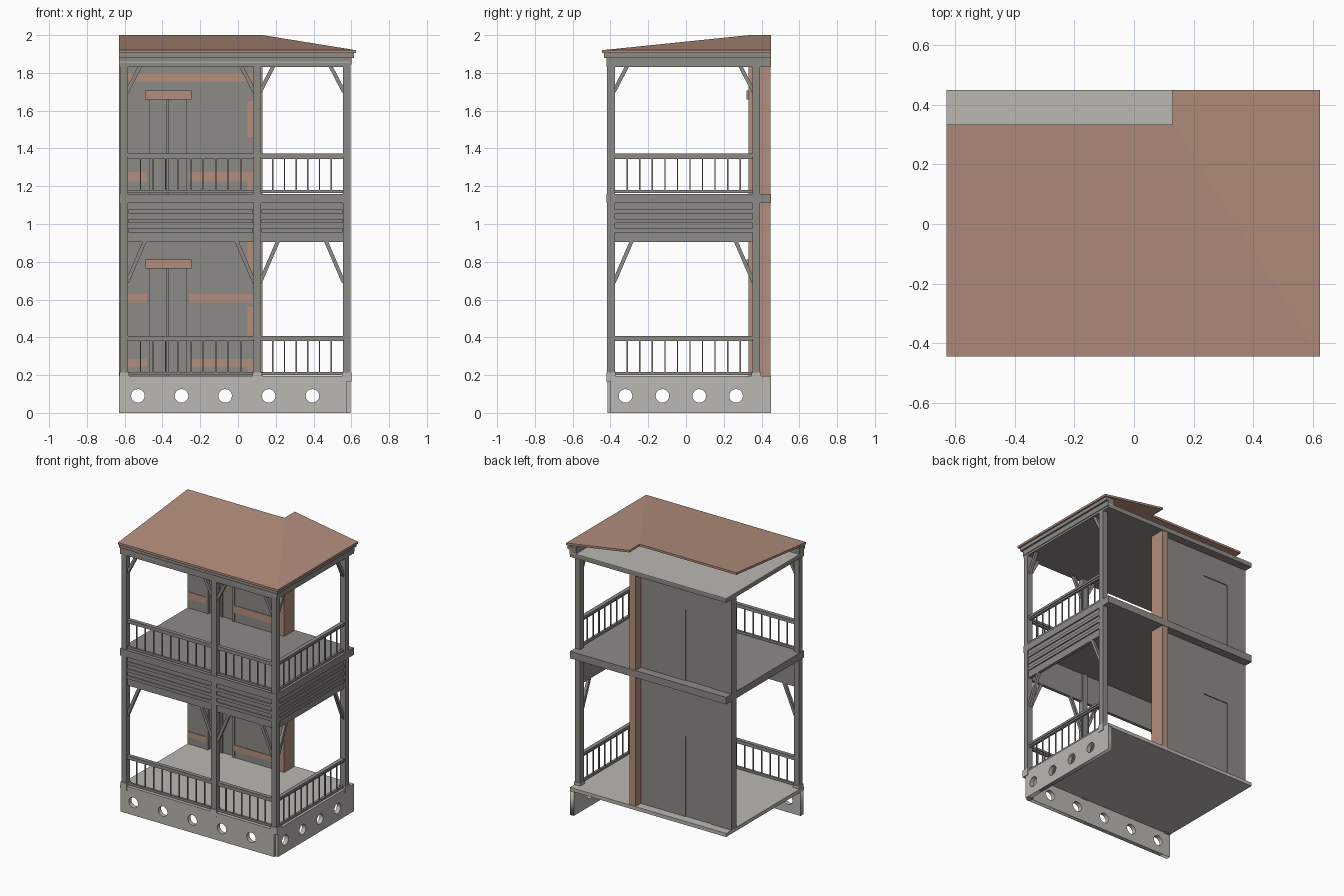
import bpy, bmesh, math
from mathutils import Vector, Matrix

cube = bpy.data.objects.get("Cube")
if cube:
    bpy.data.objects.remove(cube, do_unlink=True)


def material(name, r, g, b):
    lin = [((c / 255 + 0.055) / 1.055) ** 2.4 for c in (r, g, b)] + [1]
    m = bpy.data.materials.new(name)
    m.use_nodes = True
    m.diffuse_color = lin
    node = m.node_tree.nodes["Principled BSDF"]
    node.inputs["Base Color"].default_value = lin
    node.inputs["Roughness"].default_value = 0.9
    return m


STONE = material("pale_stone", 186, 184, 177)
GRAY = material("weathered_gray", 141, 139, 134)
BRICK = material("brick_clay", 180, 143, 126)


def finish(name, bm, mat):
    bmesh.ops.recalc_face_normals(bm, faces=bm.faces)
    mesh = bpy.data.meshes.new(name)
    bm.to_mesh(mesh)
    bm.free()
    mesh.materials.append(mat)
    ob = bpy.data.objects.new(name, mesh)
    bpy.context.collection.objects.link(ob)
    return ob


def add_box(bm, x, y, z):
    """Add a box given its (low, high) range on each axis."""
    size = [r[1] - r[0] for r in (x, y, z)]
    mid = Vector([(r[0] + r[1]) / 2 for r in (x, y, z)])
    bmesh.ops.create_cube(bm, size=1, matrix=Matrix.Translation(mid) @ Matrix.Diagonal(size + [1]))


def boxes(name, mat, *ranges):
    bm = bmesh.new()
    for r in ranges:
        add_box(bm, *r)
    return finish(name, bm, mat)


def around(c, half):
    return (c - half, c + half)


def add_beam(bm, a, b, w):
    """Add a square bar between two points."""
    a, b = Vector(a), Vector(b)
    d = b - a
    rot = d.to_track_quat('Z', 'Y').to_matrix().to_4x4()
    m = Matrix.Translation((a + b) / 2) @ rot @ Matrix.Diagonal((w, w, d.length, 1))
    bmesh.ops.create_cube(bm, size=1, matrix=m)


# Pierced foundation skirts: flat outline with round holes, extruded
def skirt(name, low, high, holes, matrix):
    cu = bpy.data.curves.new(name, 'CURVE')
    cu.dimensions, cu.fill_mode, cu.extrude = '2D', 'BOTH', 0.015
    rings = [[(low, 0), (high, 0), (high, 0.175), (low, 0.175)]]
    for h in holes:
        rings.append([(h + 0.036 * math.cos(i * math.tau / 20),
                       0.09 + 0.036 * math.sin(i * math.tau / 20)) for i in range(20)])
    for ring in rings:
        s = cu.splines.new('POLY')
        s.points.add(len(ring) - 1)
        for p, (u, v) in zip(s.points, ring):
            p.co = (u, v, 0, 1)
        s.use_cyclic_u = True
    tmp = bpy.data.objects.new(name + "_outline", cu)
    bpy.context.collection.objects.link(tmp)
    bpy.context.view_layer.update()
    mesh = bpy.data.meshes.new_from_object(tmp.evaluated_get(bpy.context.evaluated_depsgraph_get()))
    bpy.data.objects.remove(tmp, do_unlink=True)
    bm = bmesh.new()
    bm.from_mesh(mesh)
    bpy.data.meshes.remove(mesh)
    bmesh.ops.remove_doubles(bm, verts=bm.verts, dist=0.0001)
    bmesh.ops.transform(bm, matrix=matrix, verts=bm.verts)
    return finish(name, bm, STONE)


upright = Matrix.Rotation(math.pi / 2, 4, 'X')
skirt("front_skirt", -0.63, 0.55, [-0.53 + 0.231 * i for i in range(5)],
      Matrix.Translation((0, -0.4, 0)) @ upright)
skirt("side_skirt", -0.37, 0.45, [-0.32 + 0.195 * i for i in range(4)],
      Matrix.Translation((0.58, 0, 0)) @ Matrix.Rotation(math.pi / 2, 4, 'Z') @ upright)
boxes("skirt_corner", STONE, ((0.55, 0.575), (-0.415, -0.37), (0, 0.175)),
      ((0.575, 0.595), (-0.4, -0.37), (0, 0.175)))

# Floor slabs and ceiling
FULL_X, FULL_Y = (-0.63, 0.595), (-0.42, 0.45)
boxes("lower_floor", STONE, (FULL_X, FULL_Y, (0.17, 0.195)))
boxes("upper_floor", GRAY, (FULL_X, FULL_Y, (1.11, 1.16)))
boxes("ceiling", GRAY, (FULL_X, FULL_Y, (1.83, 1.855)))
boxes("ceiling_top", STONE, (FULL_X, FULL_Y, (1.855, 1.861)))

# Stepped cornice along the open sides
for i, (z0, z1, out) in enumerate([(1.845, 1.88, 0), (1.88, 1.905, 0.013)]):
    boxes(f"cornice_{i + 1}", GRAY,
          ((-0.63, 0.6 + out), (-0.42 - out, -0.37), (z0, z1)),
          ((0.55, 0.6 + out), (-0.37, 0.45), (z0, z1)))

# Hipped roof sheet with a rear notch
bm = bmesh.new()
E, R, HX, HY = 1.905, 1.985, 0.13, 0.335
pts = {"front_far": (-0.63, -0.445, E), "corner": (0.625, -0.445, E), "back": (0.625, 0.45, E),
       "ridge_back": (HX, 0.45, R), "peak": (HX, HY, R), "ridge_far": (-0.63, HY, R)}
v = {k: bm.verts.new(p) for k, p in pts.items()}
faces = [bm.faces.new([v[k] for k in ("front_far", "corner", "peak", "ridge_far")]),
         bm.faces.new([v[k] for k in ("corner", "back", "ridge_back", "peak")])]
ext = bmesh.ops.extrude_face_region(bm, geom=faces, use_keep_orig=True)
bmesh.ops.translate(bm, vec=(0, 0, 0.015),
                    verts=[g for g in ext["geom"] if isinstance(g, bmesh.types.BMVert)])
finish("roof", bm, BRICK)

# Posts with base caps
PX, PY = (-0.603, 0.102, 0.575), (-0.397, 0.373)
SPOTS = [(x, PY[0]) for x in PX] + [(PX[2], PY[1])]
boxes("lower_posts", GRAY, *[(around(x, 0.02), around(y, 0.02), (0.19, 1.12)) for x, y in SPOTS])
boxes("upper_posts", GRAY, *[(around(x, 0.02), around(y, 0.02), (1.15, 1.835)) for x, y in SPOTS])
boxes("post_bases", STONE, *[(around(x, 0.025), around(y, 0.025), (0.165, 0.215)) for x, y in SPOTS])

# Bays between neighbouring posts: start, end, baluster count
BAYS = [(Vector((*SPOTS[0], 0)), Vector((*SPOTS[1], 0)), 9),
        (Vector((*SPOTS[1], 0)), Vector((*SPOTS[2], 0)), 6),
        (Vector((*SPOTS[2], 0)), Vector((*SPOTS[3], 0)), 10)]


def bay_box(bm, a, b, depth, z, inset=0.018, shift=0):
    d = (b - a).normalized()
    p, q = a + d * inset, b - d * inset
    if d.x > 0.5:
        add_box(bm, (p.x, q.x), around(p.y - shift, depth / 2), z)
    else:
        add_box(bm, around(p.x + shift, depth / 2), (p.y, q.y), z)


# Railings and diagonal braces on both storeys
for storey, floor, spring, top, reach in [("lower", 0.2, 0.68, 0.91, 0.095),
                                          ("upper", 1.165, 1.69, 1.835, 0.07)]:
    rail, brace = bmesh.new(), bmesh.new()
    for a, b, count in BAYS:
        d = (b - a).normalized()
        for z0, z1, depth in [(0, 0.016, 0.016), (0.18, 0.192, 0.016), (0.192, 0.208, 0.028)]:
            bay_box(rail, a, b, depth, (floor + z0, floor + z1))
        p, q = a + d * 0.02, b - d * 0.02
        for i in range(count):
            c = p.lerp(q, (i + 1) / (count + 1))
            add_box(rail, around(c.x, 0.0035), around(c.y, 0.0035), (floor, floor + 0.19))
        for end, s in ((a, 1), (b, -1)):
            foot = end + d * s * 0.015 + Vector((0, 0, spring + 0.01))
            head = end + d * s * (reach + 0.015) + Vector((0, 0, top))
            add_beam(brace, foot, head, 0.02)
    finish(f"{storey}_railings", rail, GRAY)
    finish(f"{storey}_braces", brace, GRAY)

# Slatted apron below the upper floor
apron = bmesh.new()
for a, b, _ in BAYS:
    bay_box(apron, a, b, 0.022, (0.905, 1.12))
    for z in (0.967, 1.016, 1.067):
        bay_box(apron, a, b, 0.012, around(z, 0.011), inset=0.022, shift=0.013)
finish("slatted_apron", apron, GRAY)

# Rear wall, doors, lintels, brick bands and corner pier per storey
D0, D1, WALL = -0.475, -0.268, (0.335, 0.39)
MID = (D0 + D1) / 2
STOREYS = [("lower", 0.19, 1.115, 0.765, [(0.245, 0.285), (0.585, 0.63)],
            [(0.19, 0.285), (0.41, 0.56), (0.75, 0.91)]),
           ("upper", 1.155, 1.835, 1.66, [(1.225, 1.275), (1.755, 1.8)],
            [(1.16, 1.275), (1.46, 1.65)])]
for storey, z0, z1, head, bands, quoins in STOREYS:
    boxes(f"{storey}_wall", GRAY, ((-0.63, D0), WALL, (z0, z1)), ((D1, 0.1), WALL, (z0, z1)),
          ((D0, D1), WALL, (head, z1)))
    boxes(f"{storey}_door", GRAY, ((D0, D1), (0.352, 0.384), (z0, head)),
          (around(MID, 0.006), (0.344, 0.353), (z0, head)))
    boxes(f"{storey}_door_frame", GRAY,
          *[(around(x, 0.008), (0.33, 0.36), (z0, head)) for x in (D0, D1)])
    boxes(f"{storey}_lintel", BRICK, ((-0.493, -0.245), (0.32, 0.345), (head, head + 0.047)))
    strips = []
    for b in bands:
        spans = [(-0.63, 0.09)] if b[0] > head else [(-0.63, D0 - 0.008), (D1 + 0.008, 0.09)]
        strips += [(s, (0.331, 0.336), b) for s in spans]
    strips += [((0.05, 0.09), (0.331, 0.336), q) for q in quoins]
    boxes(f"{storey}_brick_bands", BRICK, *strips)
    boxes(f"{storey}_corner_pier", BRICK, ((0.082, 0.13), (0.332, 0.447), (z0, z1)))
